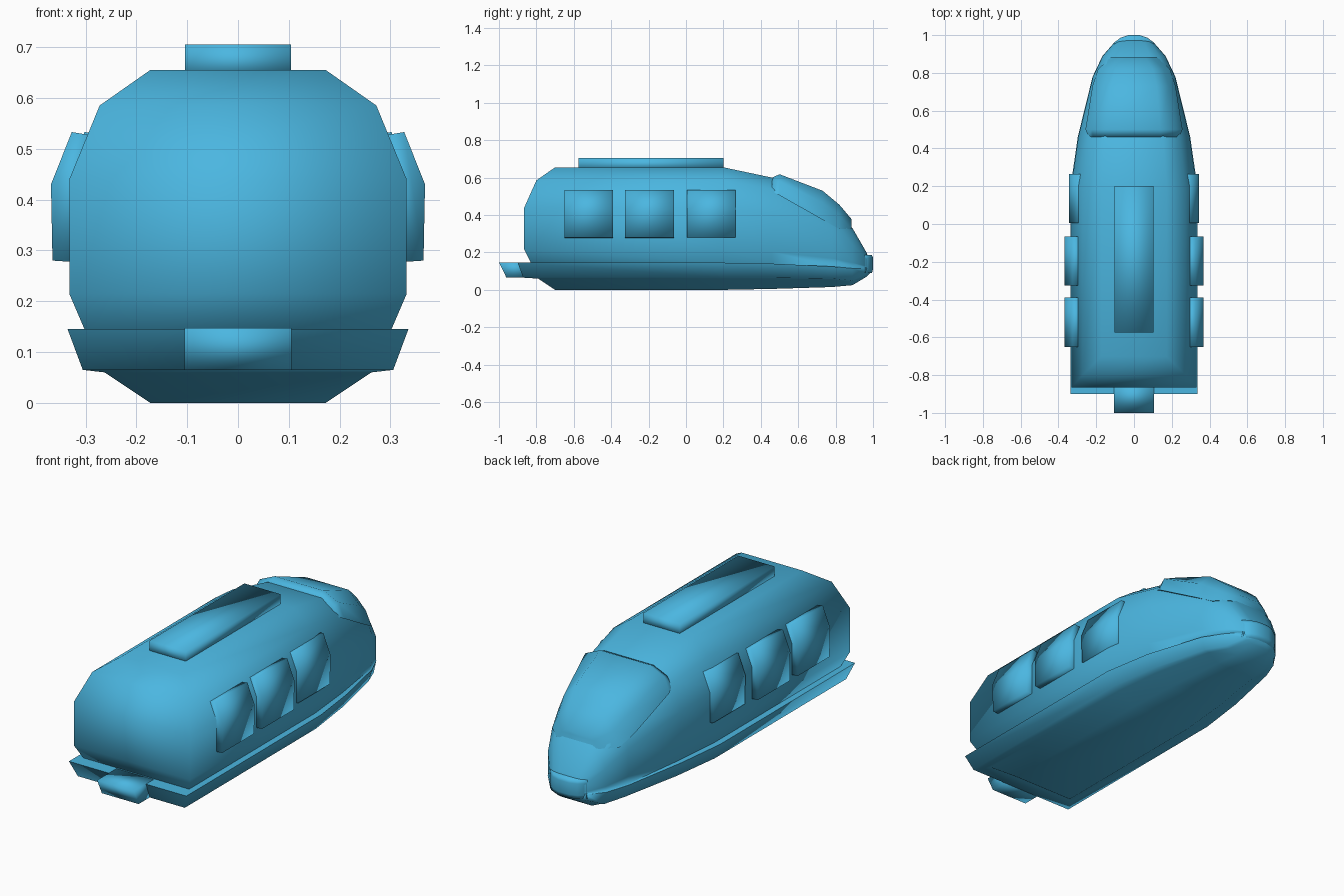
import bpy, bmesh, math

if "Cube" in bpy.data.objects:
    bpy.data.objects.remove(bpy.data.objects["Cube"])

COLOR = (0.07, 0.47, 0.75, 1)
blue = bpy.data.materials.new("sky_blue")
blue.use_nodes = True
blue.diffuse_color = COLOR
blue.node_tree.nodes["Principled BSDF"].inputs["Base Color"].default_value = COLOR


def loft(name, rings, angle=100):
    """Skin a list of equal rings and close both ends."""
    bm = bmesh.new()
    grid = [[bm.verts.new(p) for p in ring] for ring in rings]
    n = len(grid[0])
    for a, b in zip(grid, grid[1:]):
        for i in range(n):
            j = (i + 1) % n
            bm.faces.new((a[i], a[j], b[j], b[i]))
    for end in (grid[0], grid[-1]):
        if n % 2:
            bm.faces.new(end)
        else:
            for i in range(n // 2 - 1):
                bm.faces.new((end[i], end[i + 1], end[n - 2 - i], end[n - 1 - i]))
    bmesh.ops.recalc_face_normals(bm, faces=bm.faces)
    mesh = bpy.data.meshes.new(name)
    bm.to_mesh(mesh)
    bm.free()
    mesh.materials.append(blue)
    obj = bpy.data.objects.new(name, mesh)
    bpy.context.collection.objects.link(obj)
    bpy.ops.object.select_all(action='DESELECT')
    obj.select_set(True)
    bpy.context.view_layer.objects.active = obj
    bpy.ops.object.shade_smooth_by_angle(angle=math.radians(angle))
    return obj


def mirrored(half):
    return half + [(-x, y, z) for x, y, z in reversed(half)]


# Body shell with skirt: each section runs from roof to floor
REAR = [-.70, -.80, -.865, -.865, -.83, -.90, -.87, -.79, -.70]


def section(y, w, top, rim, skirt, floor, groove):
    h = top - rim
    xs = [.52, .82, 1, 1, groove, 1.01, .92, .79, .52]
    zs = [top, rim + .863 * h, rim + .578 * h, rim + .137 * h, rim, rim,
          skirt, skirt - .005, floor]
    ys = REAR if y is None else [y] * len(xs)
    return mirrored([(w * x, yy, z) for x, yy, z in zip(xs, ys, zs)])


loft("body", [section(*s) for s in (
    (None, .332, .655, .145, .065, 0, .91),
    (.20, .332, .655, .145, .065, 0, .91),
    (.46, .295, .60, .14, .065, .005, .92),
    (.78, .217, .445, .125, .06, .015, .96),
    (.89, .165, .33, .115, .05, .025, .99),
    (.965, .10, .20, .115, .085, .07, .99),
    (.985, .05, .15, .115, .10, .09, .99))])

# Raised windshield hugging the sloping nose
loft("windshield", [
    mirrored([(xt, y, zt), (xs, y, zs), (xl, y, zl)])
    for y, xt, zt, xs, zs, xl, zl in (
        (.46, .14, .60, .215, .565, .24, .525),
        (.50, .14, .618, .225, .58, .257, .505),
        (.73, .12, .53, .185, .465, .22, .375),
        (.82, .10, .455, .155, .40, .19, .325),
        (.885, .06, .378, .09, .36, .12, .325))], 70)

# Side windows, the foremost pair set slightly inward
PANE = [(.29, .275), (.365, .28), (.368, .43), (.327, .533), (.28, .525)]
for side, label in ((1, "left"), (-1, "right")):
    for k, (start, inset) in enumerate(((-.65, 0), (-.325, 0), (.005, .025))):
        loft(f"{label}_window_{k + 1}",
             [[(side * (x - inset), y, z) for x, z in PANE]
              for y in (start, start + .26)])

# Roof unit
loft("roof_unit", [[(-.104, y, .64), (-.104, y, .705), (.104, y, .705), (.104, y, .64)]
                   for y in (-.575, .20)])

# Nose bumper wrapping the tip
NOSE = [(.105, .925), (.105, .96), (.07, .987), (.03, 1.0)]
loft("nose_bumper", [mirrored([(x, y - d, z) for x, y in NOSE])
                     for z, d in ((.09, .006), (.11, 0), (.17, 0), (.187, .006))])

# Rear coupler step
STEP = [(-.84, .065), (-.96, .065), (-1.0, .147), (-.84, .147)]
loft("rear_coupler", [[(x, y, z) for y, z in STEP] for x in (-.105, .105)])
